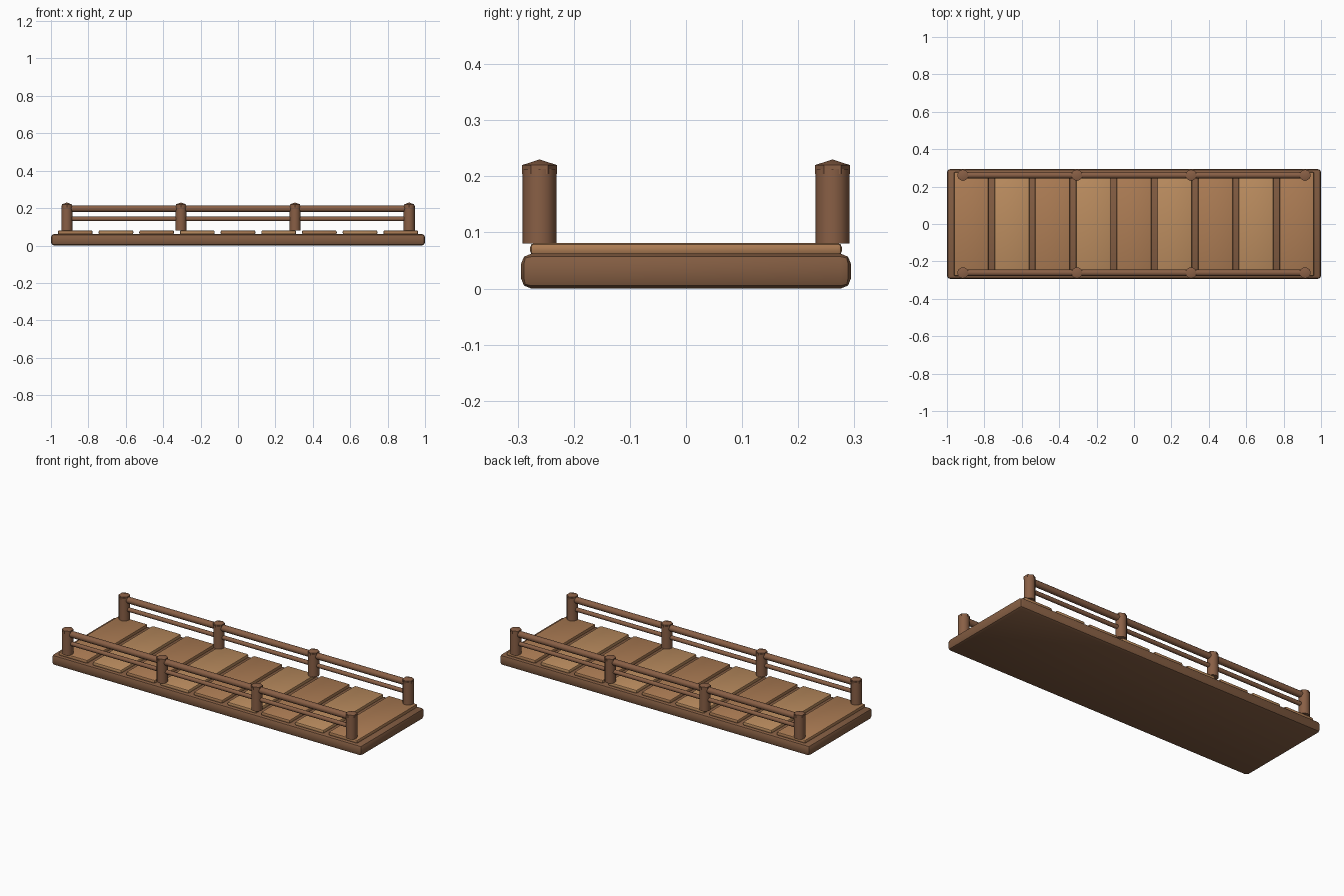
import bpy
from math import pi

if "Cube" in bpy.data.objects:
    bpy.data.objects.remove(bpy.data.objects["Cube"])


def material(name, rgb):
    m = bpy.data.materials.new(name)
    m.diffuse_color = (*rgb, 1)
    m.use_nodes = True
    m.node_tree.nodes["Principled BSDF"].inputs["Base Color"].default_value = m.diffuse_color
    return m


DARK = material("dark_wood", (0.23, 0.11, 0.055))
RAIL = material("rail_wood", (0.25, 0.115, 0.06))
PLANKS = [material("plank_wood", (0.42, 0.205, 0.09)),
          material("light_plank_wood", (0.50, 0.265, 0.115))]


def finish(ob, name, mat):
    ob.name = name
    ob.data.materials.append(mat)
    bpy.ops.object.shade_smooth_by_angle(angle=0.7)
    return ob


def box(name, loc, size, bevel, mat):
    bpy.ops.mesh.primitive_cube_add(size=1, location=loc)
    ob = bpy.context.object
    ob.scale = size
    bpy.ops.object.transform_apply(location=False, rotation=False, scale=True)
    mod = ob.modifiers.new("rounded_edges", 'BEVEL')
    mod.width = bevel
    mod.segments = 2
    bpy.ops.object.modifier_apply(modifier=mod.name)
    return finish(ob, name, mat)


def cylinder(name, loc, r, length, sides, mat, rot=(0, 0, 0)):
    bpy.ops.mesh.primitive_cylinder_add(vertices=sides, radius=r, depth=length,
                                        location=loc, rotation=rot)
    return finish(bpy.context.object, name, mat)


# Base slab
box("base", (0, 0, 0.031), (2, 0.588, 0.062), 0.018, DARK)

# Deck planks, alternating shade
for i in range(9):
    box(f"plank_{i + 1}", (-0.87 + 0.2175 * i, 0, 0.07), (0.186, 0.556, 0.022),
        0.008, PLANKS[i % 2])

# Railings on both sides
for side, y in (("front", -0.261), ("back", 0.261)):
    for i in range(4):
        x = -0.915 + 0.61 * i
        cylinder(f"{side}_post_{i + 1}", (x, y, 0.1465), 0.03, 0.133, 12, RAIL)
        # Pointed cap: short collar plus shallow cone
        cylinder(f"{side}_cap_collar_{i + 1}", (x, y, 0.212), 0.031, 0.016, 6, RAIL)
        bpy.ops.mesh.primitive_cone_add(vertices=6, radius1=0.031, depth=0.01,
                                        location=(x, y, 0.225))
        finish(bpy.context.object, f"{side}_cap_{i + 1}", RAIL)
    cylinder(f"{side}_top_rail", (0, y, 0.197), 0.018, 1.83, 12, RAIL, (0, pi / 2, 0))
    cylinder(f"{side}_lower_rail", (0, y, 0.142), 0.012, 1.83, 12, RAIL, (0, pi / 2, 0))
